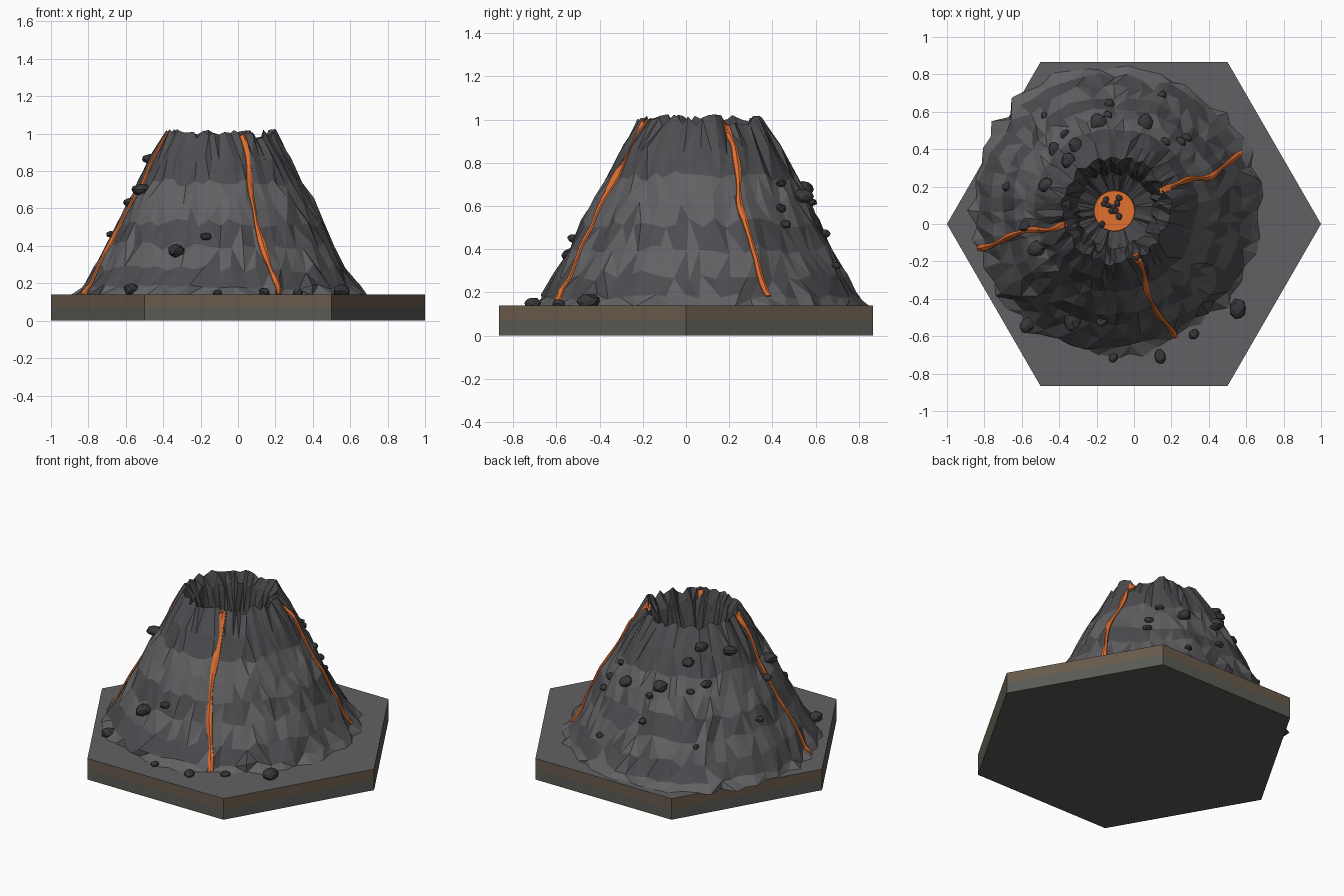
import bpy, bmesh, math, random
from mathutils import Vector
from mathutils.bvhtree import BVHTree

if "Cube" in bpy.data.objects:
    bpy.data.objects.remove(bpy.data.objects["Cube"])

random.seed(7)
CX, CY = -0.10, 0.075


def mat(name, r, g, b):
    m = bpy.data.materials.new(name)
    m.diffuse_color = (r, g, b, 1)
    m.use_nodes = True
    m.node_tree.nodes["Principled BSDF"].inputs["Base Color"].default_value = m.diffuse_color
    return m


DARK = mat("dark_rock", 0.075, 0.075, 0.083)
LIGHT = mat("light_rock", 0.12, 0.12, 0.127)
CRATER = mat("crater_rock", 0.06, 0.06, 0.066)
GROUND = mat("ground", 0.12, 0.12, 0.13)
SOIL = mat("soil", 0.14, 0.105, 0.07)
STONE = mat("stone", 0.1, 0.105, 0.09)
BOULDER = mat("boulder", 0.04, 0.04, 0.045)
LAVA = mat("lava", 0.75, 0.16, 0.03)


def finish(name, bm, mats):
    bmesh.ops.recalc_face_normals(bm, faces=bm.faces[:])
    me = bpy.data.meshes.new(name)
    bm.to_mesh(me)
    bm.free()
    for m in mats:
        me.materials.append(m)
    ob = bpy.data.objects.new(name, me)
    bpy.context.collection.objects.link(ob)
    return ob


# hexagonal two-layer base
def hex_layer(name, z0, z1, side, top):
    bm = bmesh.new()
    rings = [[bm.verts.new((math.cos(i * math.pi / 3), math.sin(i * math.pi / 3), z))
              for i in range(6)] for z in (z0, z1)]
    bm.faces.new(rings[0])
    bm.faces.new(rings[1]).material_index = 1
    for i in range(6):
        j = (i + 1) % 6
        bm.faces.new((rings[0][i], rings[0][j], rings[1][j], rings[1][i]))
    finish(name, bm, [side, top])


hex_layer("base_stone_layer", 0, 0.07, STONE, STONE)
hex_layer("base_soil_layer", 0.07, 0.14, SOIL, GROUND)

# cone and crater: radius, height, radial jitter, height jitter
PROFILE = [(0.78, 0.135, 0.035, 0.0), (0.735, 0.18, 0.02, 0.015),
           (0.675, 0.28, 0.01, 0.025), (0.61, 0.40, 0.008, 0.025),
           (0.55, 0.52, 0.008, 0.025), (0.495, 0.63, 0.008, 0.025),
           (0.435, 0.74, 0.008, 0.025), (0.375, 0.86, 0.01, 0.025),
           (0.285, 1.0, 0.018, 0.03), (0.24, 0.93, 0.015, 0.02),
           (0.20, 0.76, 0.012, 0.015), (0.10, 0.70, 0.003, 0.0)]
N = 60
bm = bmesh.new()
rings = []
for r, z, jr, jz in PROFILE:
    ring = []
    for i in range(N):
        a = 2 * math.pi * i / N + random.uniform(-0.02, 0.02)
        wob = 1 + 0.012 * math.sin(3 * a + 1) + 0.01 * math.sin(7 * a)
        rr = r * wob + random.uniform(-jr, jr)
        ring.append(bm.verts.new((CX + rr * math.cos(a), CY + rr * math.sin(a),
                                  z + random.uniform(-jz, jz))))
    rings.append(ring)
RIM = 8
for k in range(len(rings) - 1):
    for i in range(N):
        j = (i + 1) % N
        a, b, c, d = rings[k][i], rings[k][j], rings[k + 1][j], rings[k + 1][i]
        tris = ((a, b, c), (a, c, d)) if random.random() < 0.5 else ((a, b, d), (b, c, d))
        for t in tris:
            f = bm.faces.new(t)
            z = f.calc_center_median().z + random.uniform(-0.02, 0.02)
            light = z < 0.2 or 0.31 < z < 0.43 or 0.54 < z < 0.74
            f.material_index = 2 if k >= RIM else int(light)
bm.faces.new(rings[0])
bm.faces.new(rings[-1])
bm.normal_update()
tree = BVHTree.FromBMesh(bm)
finish("volcano_cone", bm, [DARK, LIGHT, CRATER])


def drop(x, y):
    hit = tree.ray_cast(Vector((x, y, 2)), Vector((0, 0, -1)))
    if hit[0] is None or hit[0].z < 0.14:
        return Vector((x, y, 0.14))
    return hit[0]


# lava pool
bm = bmesh.new()
bmesh.ops.create_cone(bm, cap_ends=True, segments=24, radius1=0.113, radius2=0.108, depth=0.03)
bmesh.ops.translate(bm, verts=bm.verts[:], vec=(CX - 0.005, CY - 0.005, 0.705))
finish("lava_pool", bm, [LAVA])


# lava streams draped over the flank
def stream(name, pts):
    pts = [Vector(p) for p in pts]
    path = []
    steps = 5
    for k in range(len(pts) - 1):
        p0, p1 = pts[max(k - 1, 0)], pts[k]
        p2, p3 = pts[k + 1], pts[min(k + 2, len(pts) - 1)]
        for s in range(steps + (k == len(pts) - 2)):
            t = s / steps
            path.append(0.5 * (2 * p1 + (p2 - p0) * t + (2 * p0 - 5 * p1 + 4 * p2 - p3) * t * t
                               + (3 * p1 - p0 - 3 * p2 + p3) * t ** 3))
    bm = bmesh.new()
    rows = []
    for k, p in enumerate(path):
        radial = Vector((p.x - CX, p.y - CY)).normalized()
        side = Vector((-radial.y, radial.x)) * (0.014 + 0.004 * math.sin(k * 0.9))
        out = Vector((radial.x, radial.y, 0.55)).normalized()
        l, m, r = (drop(*(p + side * s)) for s in (-1, 0, 1))
        rows.append([bm.verts.new(v) for v in
                     (l + out * 0.008, m + out * 0.013, r + out * 0.008,
                      r - out * 0.015, l - out * 0.015)])
    for a, b in zip(rows, rows[1:]):
        for i in range(5):
            j = (i + 1) % 5
            bm.faces.new((a[i], a[j], b[j], b[i]))
    bm.faces.new(rows[0])
    bm.faces.new(rows[-1])
    finish(name, bm, [LAVA])


stream("lava_stream_right", [(0.15, 0.18), (0.22, 0.21), (0.30, 0.24), (0.40, 0.25),
                             (0.48, 0.31), (0.57, 0.38)])
stream("lava_stream_front", [(0.01, -0.17), (0.05, -0.25), (0.07, -0.36), (0.12, -0.47),
                             (0.18, -0.54), (0.22, -0.60)])
stream("lava_stream_left", [(-0.37, 0.0), (-0.45, -0.03), (-0.55, -0.03), (-0.65, -0.06),
                            (-0.75, -0.11), (-0.83, -0.13)])


# boulders on the flanks and ground, cinders on the lava
def rock(name, pos, r):
    bm = bmesh.new()
    bmesh.ops.create_icosphere(bm, subdivisions=2, radius=r)
    turn = random.uniform(0, 6)
    for v in bm.verts:
        v.co *= random.uniform(0.88, 1.1)
        x, y = v.co.x * 1.1, v.co.y * 0.9
        v.co = Vector((x * math.cos(turn) - y * math.sin(turn),
                       x * math.sin(turn) + y * math.cos(turn), v.co.z * 0.7)) + pos
    finish(name, bm, [BOULDER])


ROCKS = [(-.57, -.54, .044), (-.33, -.52, .05), (-.17, -.52, .03), (.555, -.45, .05),
         (.14, -.71, .035), (-.11, -.715, .025), (.32, -.59, .028), (-.58, -.01, .032),
         (-.52, -.13, .045), (-.47, .21, .04), (-.68, .20, .025), (-.35, .34, .04),
         (-.43, .40, .034), (-.31, .42, .04), (-.37, .48, .025), (-.19, .54, .05),
         (.06, .54, .047), (-.13, .64, .028), (-.14, .58, .026), (.28, .46, .028),
         (.25, .44, .028), (.17, .44, .025), (.15, .69, .025), (-.48, .58, .02)]
for i, (x, y, r) in enumerate(ROCKS):
    rock(f"boulder_{i + 1}", drop(x, y) + Vector((0, 0, r * 0.35)), r)

CINDERS = [(-.15, .13), (-.16, .11), (-.14, .10), (-.12, .07), (-.10, .07), (-.09, .11),
           (-.08, .14), (-.08, .04), (-.17, 0.0), (-.11, .09)]
for i, (x, y) in enumerate(CINDERS):
    rock(f"cinder_{i + 1}", Vector((x, y, 0.725)), 0.017)
